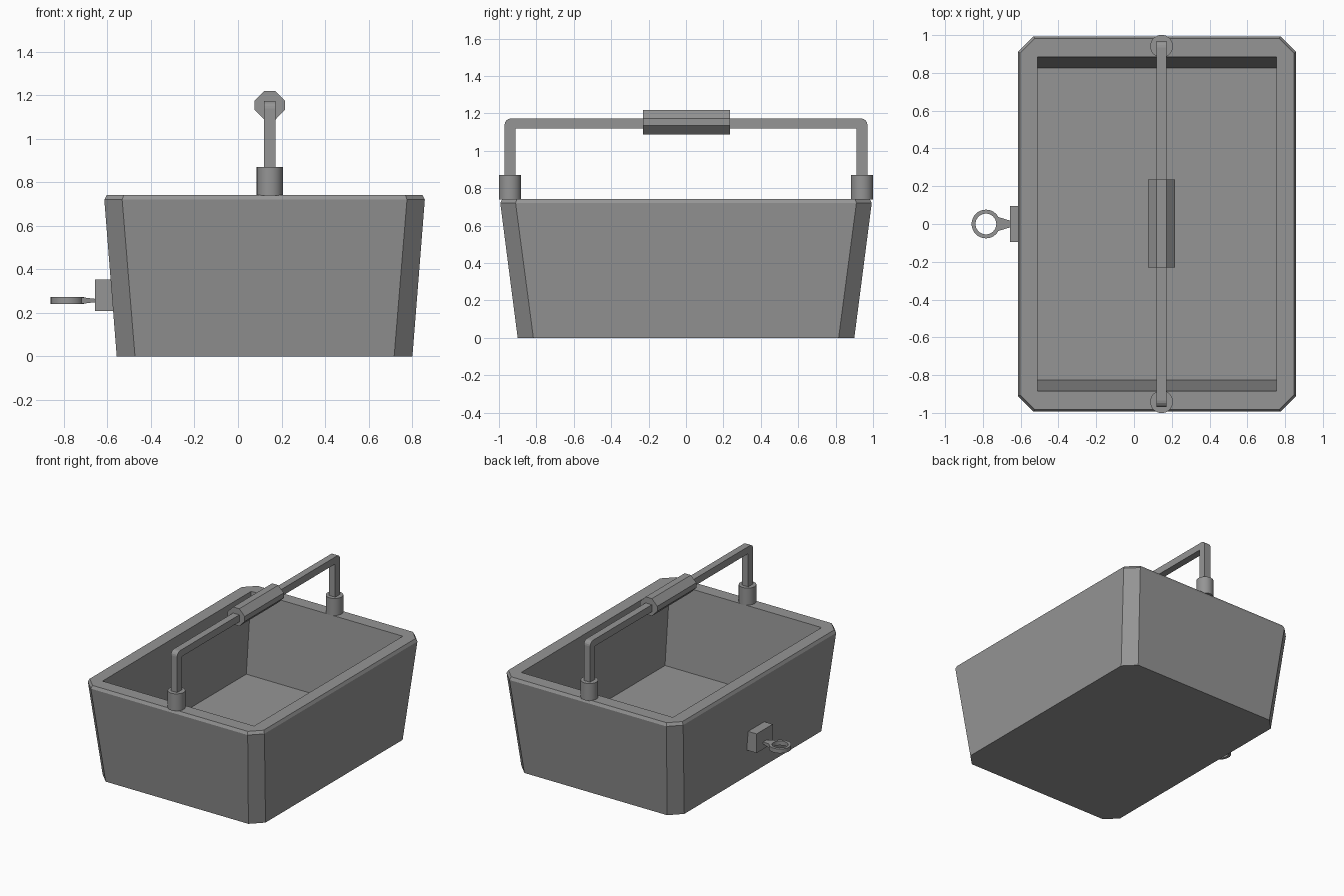
import bpy, bmesh, math

if "Cube" in bpy.data.objects:
    bpy.data.objects.remove(bpy.data.objects["Cube"])

CX = 0.122  # centre line of the basket body in x
grey = bpy.data.materials.new("dark_grey")
grey.diffuse_color = (0.3, 0.3, 0.3, 1)
grey.use_nodes = True
grey.node_tree.nodes["Principled BSDF"].inputs["Base Color"].default_value = grey.diffuse_color


def finish(bm, name):
    bmesh.ops.recalc_face_normals(bm, faces=bm.faces)
    me = bpy.data.meshes.new(name)
    bm.to_mesh(me)
    bm.free()
    me.materials.append(grey)
    ob = bpy.data.objects.new(name, me)
    bpy.context.collection.objects.link(ob)
    return ob


def loft(name, rings, closed=False):
    """Skin equal-length loops; cap both ends, or join last to first."""
    bm = bmesh.new()
    vs = [[bm.verts.new(p) for p in r] for r in rings]
    n = len(vs[0])
    pairs = list(zip(vs, vs[1:])) + ([(vs[-1], vs[0])] if closed else [])
    for a, b in pairs:
        for i in range(n):
            j = (i + 1) % n
            bm.faces.new((a[i], a[j], b[j], b[i]))
    if not closed:
        bm.faces.new(vs[0])
        bm.faces.new(vs[-1])
    return finish(bm, name)


def chamfered(hx, hy, c, z):
    pts = [(hx, hy - c), (hx - c, hy), (c - hx, hy), (-hx, hy - c),
           (-hx, c - hy), (c - hx, -hy), (hx - c, -hy), (hx, c - hy)]
    return [(CX + x, y, z) for x, y in pts]


def rect(hx, hy, z):
    return [(CX + sx * hx, sy * hy, z) for sx, sy in ((1, 1), (-1, 1), (-1, -1), (1, -1))]


def smooth(ob):
    bpy.ops.object.select_all(action='DESELECT')
    ob.select_set(True)
    bpy.context.view_layer.objects.active = ob
    bpy.ops.object.shade_smooth_by_angle(angle=math.radians(30))


# Tapered basket body with chamfered corners and a bevelled rim
basket = loft("basket_body", [chamfered(0.679, 0.90, 0.084, 0),
                              chamfered(0.736, 0.993, 0.082, 0.72),
                              chamfered(0.725, 0.982, 0.078, 0.742)])

# Hollow: end walls slope, long walls are upright
top_y, floor_y, floor_z, rim_z = 0.885, 0.827, 0.14, 0.742
over = 0.1
cutter = loft("hollow_cutter", [
    rect(0.632, floor_y, floor_z),
    rect(0.632, top_y + over * (top_y - floor_y) / (rim_z - floor_z), rim_z + over)])
cutter.hide_render = True
mod = basket.modifiers.new("hollow", 'BOOLEAN')
mod.object = cutter
mod.solver = 'EXACT'
bpy.context.view_layer.objects.active = basket
basket.select_set(True)
bpy.ops.object.modifier_apply(modifier=mod.name)
bpy.data.objects.remove(cutter, do_unlink=True)

# Handle sockets on the rim
HX, HY = 0.146, 0.941
for side, s in (("front", -1), ("back", 1)):
    bpy.ops.mesh.primitive_cylinder_add(vertices=32, radius=0.06, depth=0.13,
                                        location=(HX, s * HY, 0.805))
    socket = bpy.context.object
    socket.name = side + "_handle_socket"
    socket.data.materials.append(grey)
    smooth(socket)

# Square handle bar: arch outline with rounded outer corners, extruded in x
w, r, zt = 0.029, 0.035, 1.173
yo, yi = HY + w, HY - w
half = [(yi, zt - 0.053), (yi, 0.80), (yo, 0.80)]
half += [(yo - r + r * math.cos(a), zt - r + r * math.sin(a))
         for a in [math.radians(22.5 * i) for i in range(5)]]
outline = half + [(-y, z) for y, z in reversed(half)]
loft("handle_bar", [[(HX + dx, y, z) for y, z in outline] for dx in (-0.026, 0.026)])

# Eight-sided grip
a, b = 0.071, 0.026
octagon = [(b, 1.219), (a, 1.173), (a, 1.135), (b, 1.088),
           (-b, 1.088), (-a, 1.135), (-a, 1.173), (-b, 1.219)]
loft("handle_grip", [[(HX + x, y, z) for x, z in octagon] for y in (-0.23, 0.235)])

# Bracket on the left side
loft("ring_bracket", [[(x, y, z) for y, z in ((-0.096, 0.21), (0.096, 0.21),
                                              (0.096, 0.354), (-0.096, 0.354))]
                      for x in (-0.656, -0.56)])

# Flat pull ring and its tapering neck
RX = -0.784
rings = []
for i in range(32):
    t = 2 * math.pi * i / 32
    rings.append([(RX + q * math.cos(t), q * math.sin(t), z)
                  for q, z in ((0.055, 0.241), (0.076, 0.241), (0.076, 0.273), (0.055, 0.273))])
smooth(loft("pull_ring", rings, closed=True))
loft("ring_neck", [[(x, sy * hy, 0.257 + sz * hz)
                    for sy, sz in ((-1, -1), (1, -1), (1, 1), (-1, 1))]
                   for x, hy, hz in ((-0.722, 0.038, 0.0155), (-0.65, 0.016, 0.007))])
